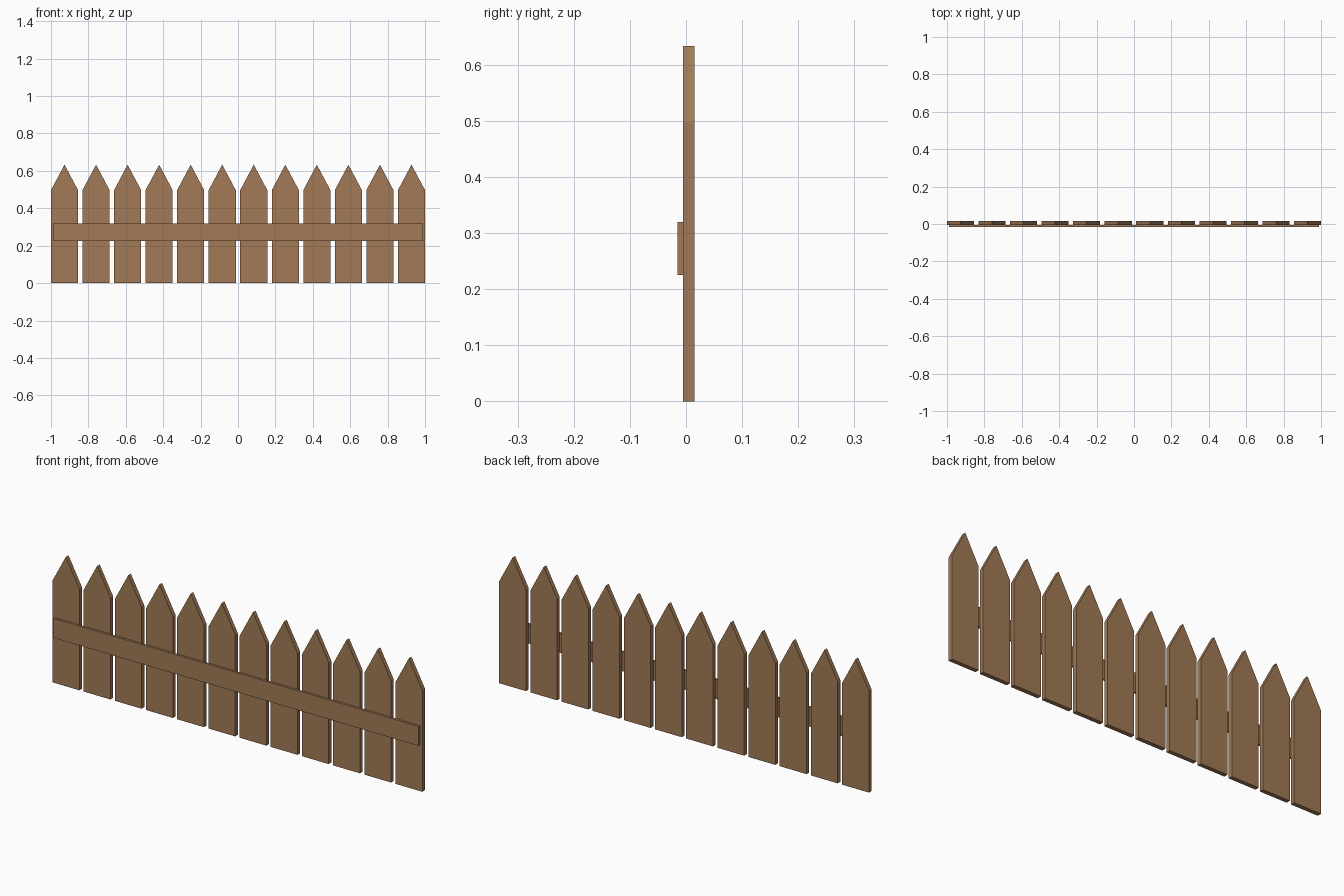
import bpy, bmesh

if "Cube" in bpy.data.objects:
    bpy.data.objects.remove(bpy.data.objects["Cube"])

wood = bpy.data.materials.new("brown_wood")
wood.diffuse_color = (0.36, 0.195, 0.095, 1)
wood.use_nodes = True
wood.node_tree.nodes["Principled BSDF"].inputs["Base Color"].default_value = wood.diffuse_color


def board(name, profile, y0, y1):
    """Extrude an x/z outline from y0 (front) to y1 (back)."""
    bm = bmesh.new()
    face = bm.faces.new([bm.verts.new((x, y0, z)) for x, z in profile])
    ext = bmesh.ops.extrude_face_region(bm, geom=[face], use_keep_orig=True)
    verts = [g for g in ext["geom"] if isinstance(g, bmesh.types.BMVert)]
    bmesh.ops.translate(bm, verts=verts, vec=(0, y1 - y0, 0))
    bmesh.ops.recalc_face_normals(bm, faces=bm.faces)
    mesh = bpy.data.meshes.new(name)
    bm.to_mesh(mesh)
    bm.free()
    mesh.materials.append(wood)
    obj = bpy.data.objects.new(name, mesh)
    bpy.context.collection.objects.link(obj)
    return obj


# Pointed pickets, evenly spaced and sharing one mesh
COUNT, WIDTH = 12, 0.145
SHOULDER, TIP = 0.497, 0.633
h = WIDTH / 2
pitch = (2 - WIDTH) / (COUNT - 1)
outline = [(-h, 0), (h, 0), (h, SHOULDER), (0, TIP), (-h, SHOULDER)]
picket = board("picket", outline, -0.005, 0.0155)
picket.location.x = -1 + h
for i in range(1, COUNT):
    twin = picket.copy()
    twin.name = f"picket_{i + 1}"
    twin.location.x = -1 + h + i * pitch
    bpy.context.collection.objects.link(twin)

# Horizontal rail across the front
board("front_rail", [(-0.988, 0.225), (0.988, 0.225), (0.988, 0.32), (-0.988, 0.32)],
      -0.0155, -0.005)
